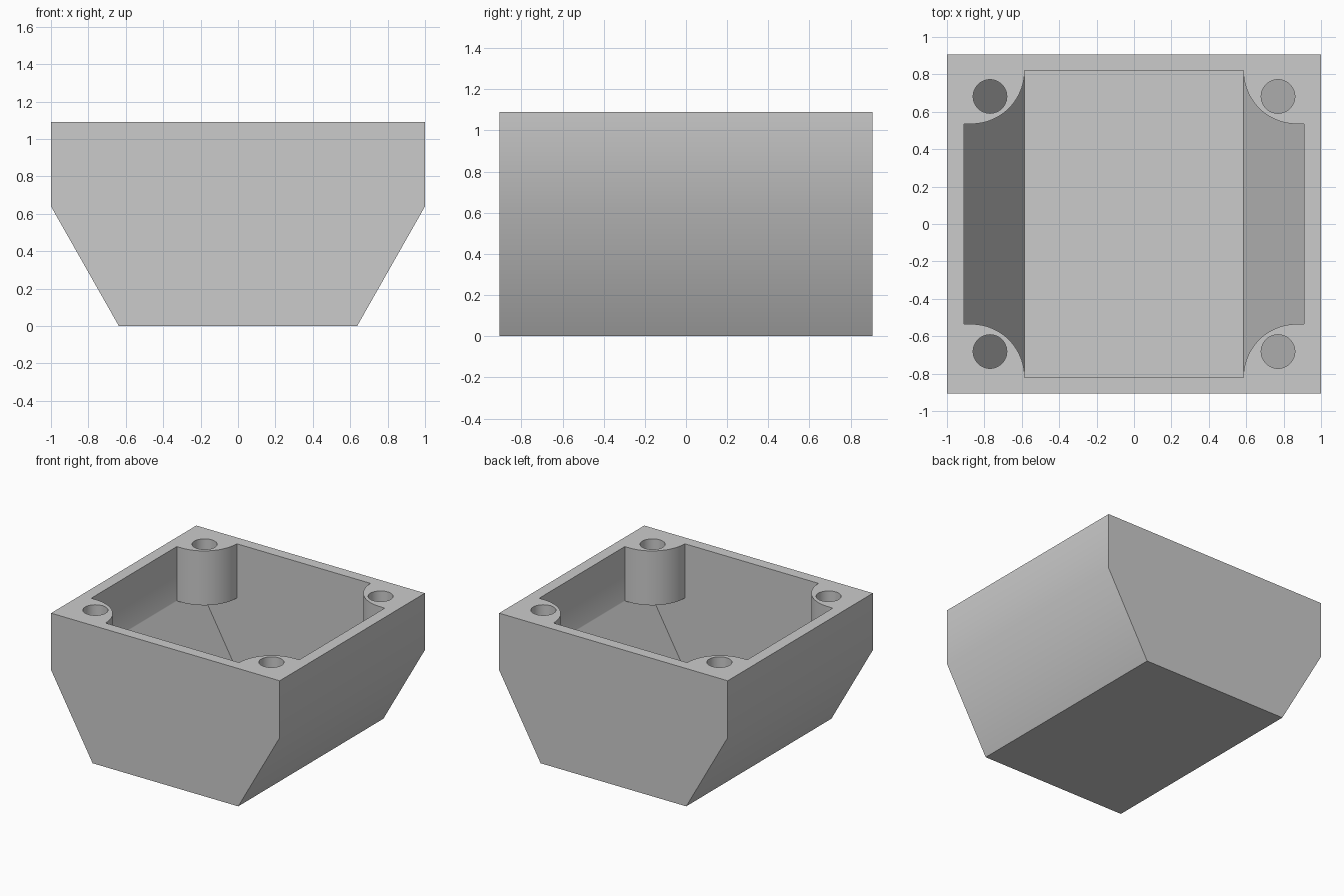
import bpy
import bmesh
from math import cos, sin, pi, radians
from mathutils import Vector

cube = bpy.data.objects.get("Cube")
if cube:
    bpy.data.objects.remove(cube, do_unlink=True)

HALF_Y, TOP, KINK = 0.907, 1.09, 0.64
WALL = 0.09
SIDES = [(sx, sy) for sx in (-1, 1) for sy in (-1, 1)]

grey = bpy.data.materials.new("plain grey")
grey.use_nodes = True
grey.diffuse_color = (0.6, 0.6, 0.6, 1)
grey.node_tree.nodes["Principled BSDF"].inputs["Base Color"].default_value = (0.6, 0.6, 0.6, 1)


def extrude(name, points, offset):
    """Solid made by extruding a closed outline of 3D points."""
    bm = bmesh.new()
    face = bm.faces.new([bm.verts.new(p) for p in points])
    grown = bmesh.ops.extrude_face_region(bm, geom=[face])["geom"]
    moved = [v for v in grown if isinstance(v, bmesh.types.BMVert)]
    bmesh.ops.translate(bm, verts=moved, vec=Vector(offset))
    if face.is_valid and len(bm.faces) == len(points) + 1:
        bm.faces.new([v for v in face.verts])
    bmesh.ops.holes_fill(bm, edges=bm.edges[:], sides=0)
    bmesh.ops.recalc_face_normals(bm, faces=bm.faces[:])
    mesh = bpy.data.meshes.new(name)
    bm.to_mesh(mesh)
    bm.free()
    mesh.materials.append(grey)
    obj = bpy.data.objects.new(name, mesh)
    bpy.context.collection.objects.link(obj)
    return obj


def trough(name, floor_x, wall_x, floor_z, kink_z, top_z, half_y):
    """Block with a flat bottom, sloping lower sides and upright upper sides."""
    half = [(floor_x, floor_z), (wall_x, kink_z), (wall_x, top_z)]
    outline = half + [(-x, z) for x, z in reversed(half)]
    return extrude(name, [(x, -half_y, z) for x, z in outline], (0, 2 * half_y, 0))


def cut(target, cutter):
    """Subtract the cutter from the target and discard the cutter."""
    cutter.hide_render = True
    mod = target.modifiers.new("cut", "BOOLEAN")
    mod.operation = "DIFFERENCE"
    mod.solver = "EXACT"
    mod.object = cutter
    bpy.context.view_layer.objects.active = target
    bpy.ops.object.modifier_apply(modifier=mod.name)
    bpy.data.objects.remove(cutter, do_unlink=True)


# Outer body and the cavity inside it
body = trough("enclosure_body", 0.637, 1.0, 0, KINK, TOP, HALF_Y)
cavity = trough("cavity_cutter", 0.585, 0.91, WALL, 0.665, 1.3, 0.82)

# Rounded corner posts are left standing in the upper part of the cavity
RADIUS, CX, CY = 0.285, 0.87, 0.82
arc = [(CX + RADIUS * cos(a), CY + RADIUS * sin(a))
       for a in (pi + i * pi / 48 for i in range(25))]
post = arc + [(1.2, CY - RADIUS), (1.2, 1.2), (CX - RADIUS, 1.2)]
for sx, sy in SIDES:
    cut(cavity, extrude("post_keeper", [(sx * x, sy * y, 0.66) for x, y in post], (0, 0, 0.8)))
cut(body, cavity)

# Screw holes run right through the posts
circle = [(0.77 + 0.09 * cos(i * pi / 24), 0.682 + 0.09 * sin(i * pi / 24)) for i in range(48)]
for sx, sy in SIDES:
    cut(body, extrude("hole_cutter", [(sx * x, sy * y, 0.62) for x, y in circle], (0, 0, 0.6)))

# Smooth the rounded walls while keeping the corners crisp
bpy.ops.object.select_all(action="DESELECT")
body.select_set(True)
bpy.context.view_layer.objects.active = body
bpy.ops.object.shade_smooth_by_angle(angle=radians(30))
